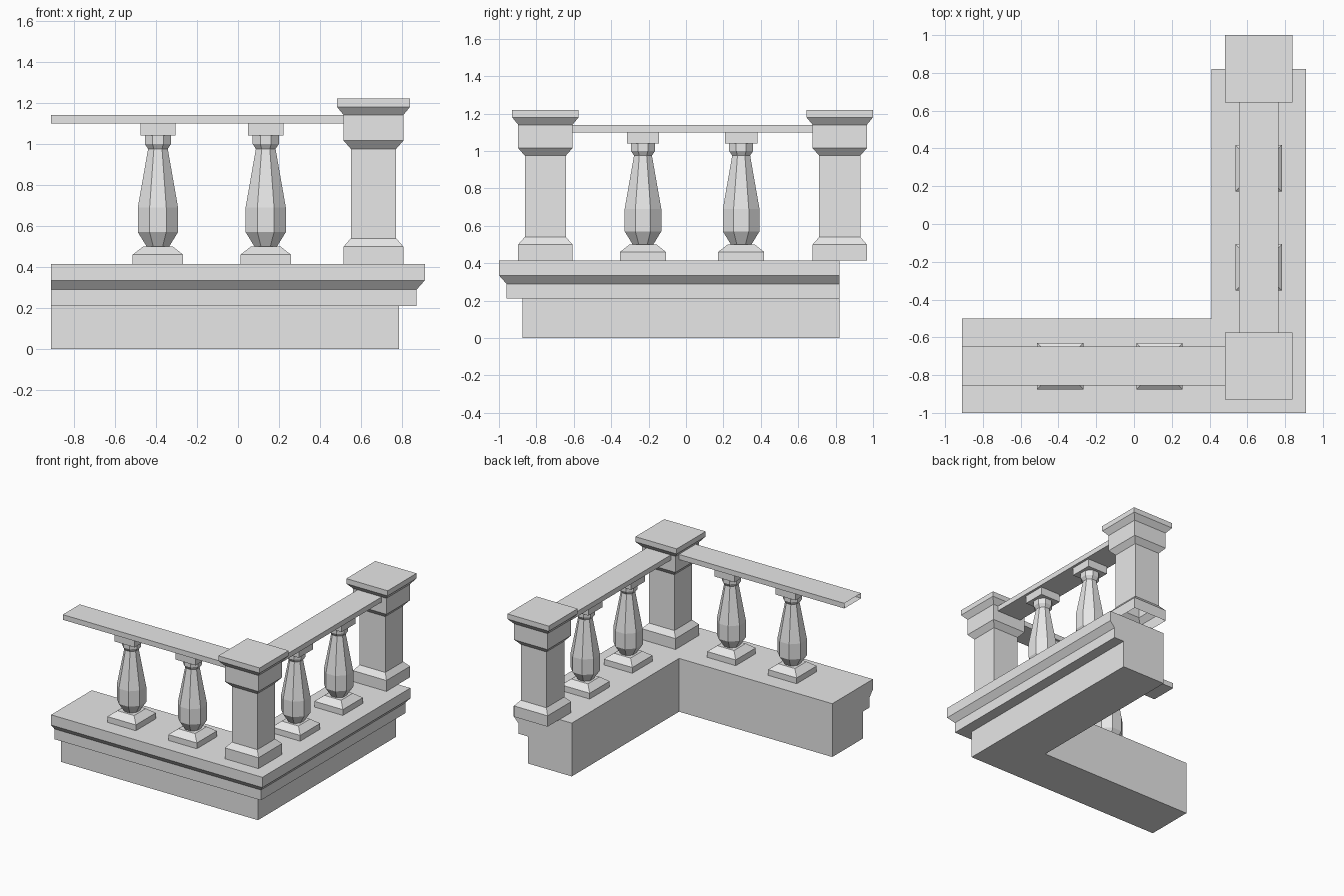
import bpy
import bmesh
import math

cube = bpy.data.objects.get("Cube")
if cube:
    bpy.data.objects.remove(cube, do_unlink=True)

stone = bpy.data.materials.new("grey_stone")
stone.use_nodes = True
GREY = (0.8, 0.8, 0.8, 1)
stone.diffuse_color = GREY
stone.node_tree.nodes["Principled BSDF"].inputs["Base Color"].default_value = GREY


def skin(name, loops, cap_start=True, cap_end=True, location=(0, 0, 0)):
    """Join matching closed loops of points into one surface."""
    bm = bmesh.new()
    rings = [[bm.verts.new(p) for p in loop] for loop in loops]
    for a, b in zip(rings, rings[1:]):
        n = len(a)
        for i in range(n):
            j = (i + 1) % n
            bm.faces.new((a[i], a[j], b[j], b[i]))
    if cap_start:
        bm.faces.new(rings[0][::-1])
    if cap_end:
        bm.faces.new(rings[-1])
    bmesh.ops.remove_doubles(bm, verts=bm.verts, dist=0.0001)
    bmesh.ops.dissolve_degenerate(bm, edges=bm.edges, dist=0.0001)
    bmesh.ops.recalc_face_normals(bm, faces=bm.faces)
    mesh = bpy.data.meshes.new(name)
    bm.to_mesh(mesh)
    bm.free()
    mesh.materials.append(stone)
    obj = bpy.data.objects.new(name, mesh)
    obj.location = location
    bpy.context.collection.objects.link(obj)
    return obj


def turned(name, x, y, sides, profile, **caps):
    """Stack regular polygons, given as (half width across flats, height)."""
    angles = [math.pi * (2 * i + 1) / sides for i in range(sides)]
    k = 1 / math.cos(math.pi / sides)
    loops = [[(r * k * math.cos(a), r * k * math.sin(a), z) for a in angles]
             for r, z in profile]
    return skin(name, loops, location=(x, y, 0), **caps)


# L-shaped base with a stepped moulding on its outer sides only
def base_loop(inset, z):
    x, y = 0.91 - inset, -1 + inset
    return [(-0.91, y, z), (x, y, z), (x, 0.82, z),
            (0.41, 0.82, z), (0.41, -0.5, z), (-0.91, -0.5, z)]


BASE = [(0.125, 0), (0.125, 0.21), (0.04, 0.21), (0.04, 0.29), (0, 0.335), (0, 0.415)]
skin("base", [base_loop(d, z) for d, z in BASE])

# Square posts, open underneath
AXIS_X, AXIS_Y = 0.66, -0.752
FLOOR, RAIL_LOW, RAIL_TOP = 0.415, 1.1, 1.14
POST = [(0.145, FLOOR), (0.145, 0.5), (0.11, 0.54), (0.11, 0.975), (0.145, 1.015),
        (0.145, RAIL_TOP), (0.178, 1.18), (0.178, 1.22)]
for name, y in (("corner_post", AXIS_Y), ("end_post", 0.822)):
    turned(name, AXIS_X, y, 4, POST, cap_start=False)


# Balusters: square plinth, octagonal body, square top block
PLINTH = [(0.123, FLOOR), (0.123, 0.46), (0.072, 0.5)]
BODY = [(0.055, 0.5), (0.098, 0.57), (0.098, 0.69), (0.048, 0.975),
        (0.064, 1.0), (0.064, 1.04)]
BLOCK = [(0.086, 1.04), (0.086, RAIL_LOW)]
spots = [("front", -0.39, AXIS_Y), ("front", 0.135, AXIS_Y),
         ("side", AXIS_X, -0.23), ("side", AXIS_X, 0.295)]
for n, (run, x, y) in enumerate(spots):
    tag = f"{run}_baluster_{n % 2 + 1}"
    turned(tag + "_plinth", x, y, 4, PLINTH)
    turned(tag + "_body", x, y, 8, BODY)
    turned(tag + "_block", x, y, 4, BLOCK, cap_end=False)

# Flat hand rails, open at the ends
W = 0.104
section = [(-W, RAIL_LOW), (W, RAIL_LOW), (W, RAIL_TOP), (-W, RAIL_TOP)]
skin("front_rail", [[(x, AXIS_Y + s, z) for s, z in section] for x in (-0.91, 0.53)],
     cap_start=False, cap_end=False)
skin("side_rail", [[(AXIS_X + s, y, z) for s, z in section] for y in (-0.62, 0.69)],
     cap_start=False, cap_end=False)
